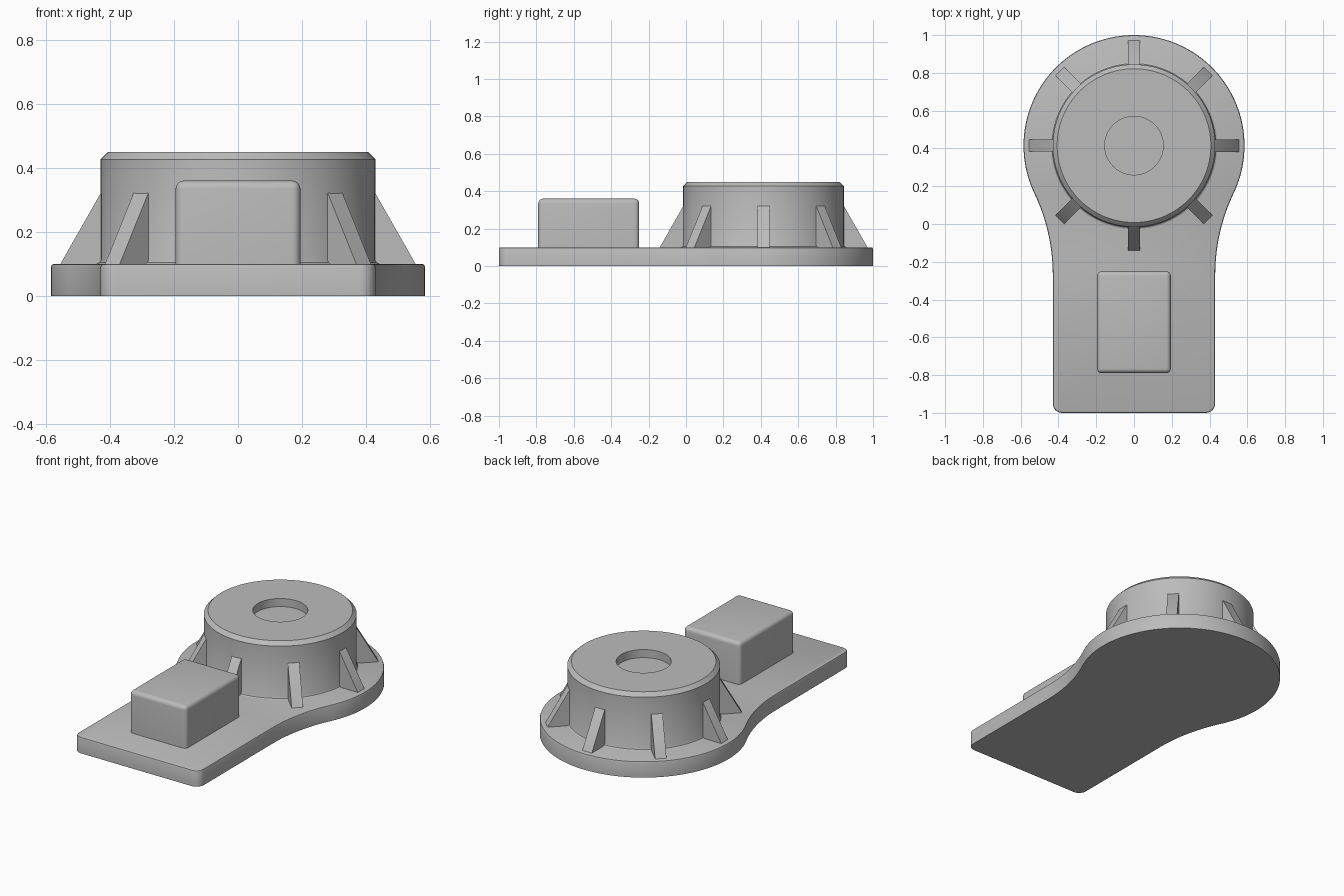
import bpy, bmesh, math
from mathutils import Matrix, Vector

if "Cube" in bpy.data.objects:
    bpy.data.objects.remove(bpy.data.objects["Cube"])

grey = bpy.data.materials.new("plain_grey")
grey.use_nodes = True
colour = (0.5, 0.5, 0.5, 1)
grey.diffuse_color = colour
grey.node_tree.nodes["Principled BSDF"].inputs["Base Color"].default_value = colour

HUB_Y, DISC_R, HALF_W = 0.415, 0.585, 0.43
PLATE_TOP = 0.1


def finish(bm, name):
    """Turn a bmesh into a smooth-shaded grey object."""
    bmesh.ops.recalc_face_normals(bm, faces=bm.faces)
    mesh = bpy.data.meshes.new(name)
    bm.to_mesh(mesh)
    bm.free()
    mesh.materials.append(grey)
    obj = bpy.data.objects.new(name, mesh)
    bpy.context.collection.objects.link(obj)
    bpy.ops.object.select_all(action='DESELECT')
    obj.select_set(True)
    bpy.context.view_layer.objects.active = obj
    bpy.ops.object.shade_smooth_by_angle(angle=math.radians(30))
    return obj


def arc(cx, cy, r, a0, a1, n):
    angles = [a0 + (a1 - a0) * i / n for i in range(n + 1)]
    return [(cx + r * math.cos(a), cy + r * math.sin(a)) for a in angles]


def prism(points, depth):
    """Extrude a closed 3D outline along the vector depth."""
    bm = bmesh.new()
    face = bm.faces.new([bm.verts.new(p) for p in points])
    out = bmesh.ops.extrude_face_region(bm, geom=[face])
    verts = [v for v in out["geom"] if isinstance(v, bmesh.types.BMVert)]
    bmesh.ops.translate(bm, verts=verts, vec=depth)
    return bm


def bevel(bm, edges, size, segments):
    bmesh.ops.bevel(bm, geom=edges, offset=size, segments=segments,
                    profile=0.5, affect='EDGES')


# Base plate: round disc blended into a straight tongue by tangent concave arcs
neck_y = -0.27
drop = HUB_Y - neck_y
neck_r = (drop ** 2 / (DISC_R - HALF_W) - DISC_R - HALF_W) / 2
phi = math.atan2(drop, HALF_W + neck_r)
corner = 0.05
half = arc(HALF_W - corner, -1 + corner, corner, -math.pi / 2, 0, 8)
half += arc(HALF_W + neck_r, neck_y, neck_r, math.pi, math.pi - phi, 20)
half += arc(0, HUB_Y, DISC_R, -phi, math.pi / 2, 50)[1:]
outline = half + [(-x, y) for x, y in reversed(half[:-1])]
bm = prism([(x, y, 0) for x, y in outline], Vector((0, 0, PLATE_TOP)))
bevel(bm, [e for e in bm.edges if all(v.co.z > 0.05 for v in e.verts)], 0.01, 2)
finish(bm, "base_plate")

# Round hub: turned profile with recess, chamfered rim and foot fillet
profile = [(0, 0.4), (0.155, 0.4), (0.155, 0.45), (0.407, 0.45), (HALF_W, 0.427),
           (HALF_W, 0.112), (0.434, 0.104), (0.442, PLATE_TOP), (0.442, 0.09)]
bm = bmesh.new()
ring = [bm.verts.new((r, 0, z)) for r, z in profile]
edges = [bm.edges.new(pair) for pair in zip(ring, ring[1:])]
bmesh.ops.spin(bm, geom=ring + edges, cent=(0, 0, 0), axis=(0, 0, 1),
               angle=math.tau, steps=96, use_merge=True)
bmesh.ops.remove_doubles(bm, verts=bm.verts, dist=1e-5)
hub = finish(bm, "hub")
hub.location.y = HUB_Y

# Eight sloping ribs around the hub
width = 0.065
for i in range(8):
    side = [(0.4, 0.09), (0.561, 0.09), (0.43, 0.32), (0.4, 0.345)]
    bm = prism([(r, -width / 2, z) for r, z in side], Vector((0, width, 0)))
    bmesh.ops.transform(bm, verts=bm.verts,
                        matrix=Matrix.Rotation(i * math.tau / 8, 4, 'Z'))
    rib = finish(bm, f"rib_{i + 1}")
    rib.location.y = HUB_Y

# Raised block on the tongue, rounded on its sides and top
bm = bmesh.new()
bmesh.ops.create_cube(bm, size=1)
bmesh.ops.scale(bm, verts=bm.verts, vec=(0.39, 0.54, 0.27))
bmesh.ops.translate(bm, verts=bm.verts, vec=(0, -0.52, 0.225))
bevel(bm, [e for e in bm.edges if any(v.co.z > 0.2 for v in e.verts)], 0.025, 5)
finish(bm, "raised_block")
